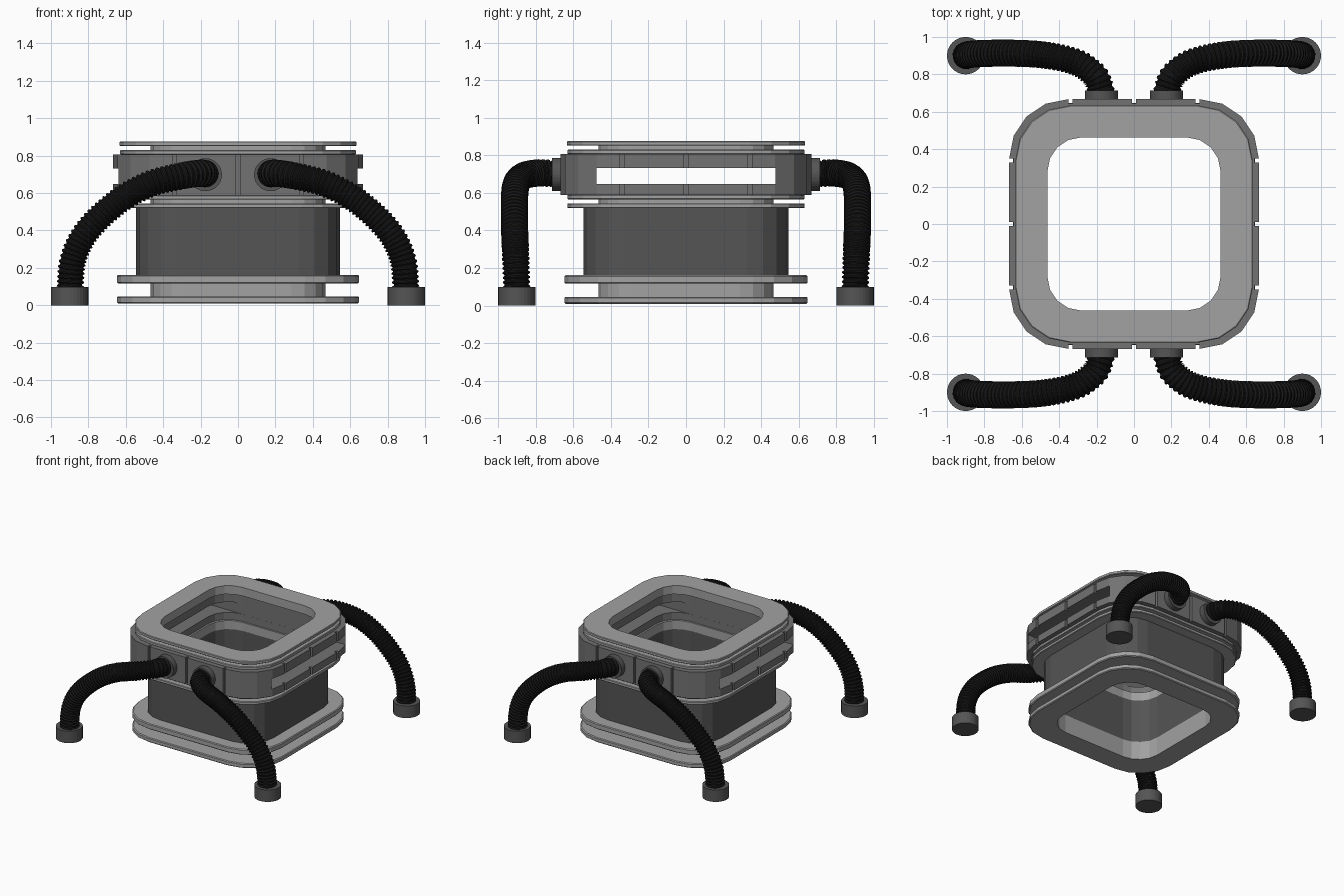
import bpy, bmesh, math
from mathutils import Vector, Matrix

if "Cube" in bpy.data.objects:
    bpy.data.objects.remove(bpy.data.objects["Cube"])


def mat(name, v):
    m = bpy.data.materials.new(name)
    m.diffuse_color = (v, v, v, 1)
    m.use_nodes = True
    m.node_tree.nodes["Principled BSDF"].inputs["Base Color"].default_value = m.diffuse_color
    return m


LIGHT, MID, DARK = mat("light_grey", 0.36), mat("mid_grey", 0.17), mat("dark_grey", 0.09)
RUBBER = mat("black_rubber", 0.01)


def finish(bm, name, material=None):
    bmesh.ops.recalc_face_normals(bm, faces=bm.faces)
    me = bpy.data.meshes.new(name)
    bm.to_mesh(me)
    bm.free()
    ob = bpy.data.objects.new(name, me)
    bpy.context.collection.objects.link(ob)
    if material:
        me.materials.append(material)
    return ob


def outline(half, rad, seg=4):
    """Rounded square as a list of 2D points."""
    pts = []
    for q, (sx, sy) in enumerate([(1, 1), (-1, 1), (-1, -1), (1, -1)]):
        for i in range(seg + 1):
            a = math.pi / 2 * (q + i / seg)
            pts.append((sx * (half - rad) + rad * math.cos(a),
                        sy * (half - rad) + rad * math.sin(a)))
    return pts


def ring(name, outer, r_out, inner, r_in, z0, z1, material, edge=0.0):
    """Hollow rounded-square ring, with an optional chamfered outer edge."""
    prof = [(inner, r_in, z0), (outer - edge, r_out, z0)]
    if edge:
        prof += [(outer, r_out, z0 + edge), (outer, r_out, z1 - edge)]
    prof += [(outer - edge, r_out, z1), (inner, r_in, z1)]
    bm = bmesh.new()
    loops = [[bm.verts.new((x, y, z)) for x, y in outline(h, r)] for h, r, z in prof]
    n = len(loops[0])
    for k, a in enumerate(loops):
        b = loops[(k + 1) % len(loops)]
        for i in range(n):
            j = (i + 1) % n
            bm.faces.new((a[i], a[j], b[j], b[i]))
    return finish(bm, name, material)


def boxes(name, specs):
    bm = bmesh.new()
    for c, s in specs:
        bmesh.ops.create_cube(bm, size=1, matrix=Matrix.Translation(c) @ Matrix.Diagonal((*s, 1)))
    ob = finish(bm, name)
    ob.hide_render = True
    ob.hide_viewport = True
    return ob


def cut(ob, cutter):
    m = ob.modifiers.new(cutter.name, 'BOOLEAN')
    m.operation, m.solver, m.object = 'DIFFERENCE', 'EXACT', cutter


# Flanges, from the ground up
for name, h, z0, z1, e in [("base_flange_lower", 0.648, 0.01, 0.047, 0.006),
                           ("base_flange_upper", 0.648, 0.117, 0.162, 0.006),
                           ("body_top_flange", 0.632, 0.519, 0.544, 0.004),
                           ("band_lower_flange", 0.632, 0.565, 0.589, 0.004),
                           ("band_upper_flange", 0.632, 0.806, 0.83, 0.004),
                           ("top_flange", 0.634, 0.851, 0.876, 0.004)]:
    ring(name, h, 0.29, 0.463, 0.18, z0, z1, LIGHT, e)

# Thin necks between the flange pairs
for name, z0, z1 in [("base_neck", 0.045, 0.12), ("middle_neck", 0.54, 0.57), ("top_neck", 0.827, 0.854)]:
    ring(name, 0.467, 0.18, 0.463, 0.18, z0, z1, LIGHT)

# Main body
ring("body", 0.545, 0.22, 0.463, 0.18, 0.16, 0.521, DARK)

# Panelled band: grooves between panels, long window through both sides
band = ring("band", 0.667, 0.315, 0.477, 0.18, 0.588, 0.807, MID)
grooves = []
for t in (-0.34, 0, 0.34):
    for s in (-1, 1):
        grooves.append(((t, s * 0.695, 0.7), (0.02, 0.1, 0.4)))
        grooves.append(((s * 0.695, t, 0.7), (0.1, 0.02, 0.4)))
cut(band, boxes("groove_cutter", grooves))
cut(band, boxes("window_cutter", [((0, 0, 0.69), (2, 0.955, 0.085))]))

# Hose path for the back right corner
PATH = [(.174, .68, .70), (.182, .735, .705), (.215, .80, .705), (.31, .865, .69), (.475, .903, .647),
        (.64, .913, .555), (.80, .912, .405), (.88, .906, .25), (.9, .90, .06)]


def spline(pts, per=24):
    p = [Vector(v) for v in pts]
    p = [2 * p[0] - p[1]] + p + [2 * p[-1] - p[-2]]
    out = []
    for k in range(1, len(p) - 2):
        a, b, c, d = p[k - 1:k + 3]
        for i in range(per):
            t = i / per
            out.append(0.5 * (2 * b + (c - a) * t + (2 * a - 5 * b + 4 * c - d) * t * t
                              + (3 * b - a - 3 * c + d) * t ** 3))
    return out + [p[-2]]


def even(pts, n):
    acc = [0]
    for a, b in zip(pts, pts[1:]):
        acc.append(acc[-1] + (b - a).length)
    out, k = [], 0
    for i in range(n):
        s = acc[-1] * i / (n - 1)
        while k < len(pts) - 2 and acc[k + 1] < s:
            k += 1
        out.append(pts[k].lerp(pts[k + 1], (s - acc[k]) / (acc[k + 1] - acc[k])))
    return out


def hose(name, sx, sy, sides=20, ribs=48):
    pts = even([Vector((p.x * sx, p.y * sy, p.z)) for p in spline(PATH)], ribs * 4 + 1)
    bm = bmesh.new()
    loops, ref = [], Vector((0, 0, 1))
    for i, p in enumerate(pts):
        t = (pts[min(i + 1, len(pts) - 1)] - pts[max(i - 1, 0)]).normalized()
        ref = (ref - t * ref.dot(t)).normalized()
        side = t.cross(ref)
        r = 0.073 if i % 4 in (1, 2) else 0.064
        loops.append([bm.verts.new(p + r * (ref * math.cos(a) + side * math.sin(a)))
                      for a in (2 * math.pi * k / sides for k in range(sides))])
    for a, b in zip(loops, loops[1:]):
        for k in range(sides):
            j = (k + 1) % sides
            bm.faces.new((a[k], a[j], b[j], b[k]))
    bm.faces.new(loops[0])
    bm.faces.new(loops[-1])
    return finish(bm, name, RUBBER)


def cylinder(name, r, depth, matrix):
    bm = bmesh.new()
    bmesh.ops.create_cone(bm, cap_ends=True, segments=32, radius1=r, radius2=r, depth=depth, matrix=matrix)
    return finish(bm, name, DARK)


# Four hoses, each with a wall socket and a floor foot
for sx, lr in ((-1, "left"), (1, "right")):
    for sy, fb in ((-1, "front"), (1, "back")):
        tag = f"{fb}_{lr}"
        hose("hose_" + tag, sx, sy)
        cylinder("hose_socket_" + tag, 0.088, 0.065,
                 Matrix.Translation((sx * 0.174, sy * 0.682, 0.698)) @ Matrix.Rotation(math.pi / 2, 4, 'X'))
        cylinder("hose_foot_" + tag, 0.1, 0.098, Matrix.Translation((sx * 0.9, sy * 0.9, 0.049)))
